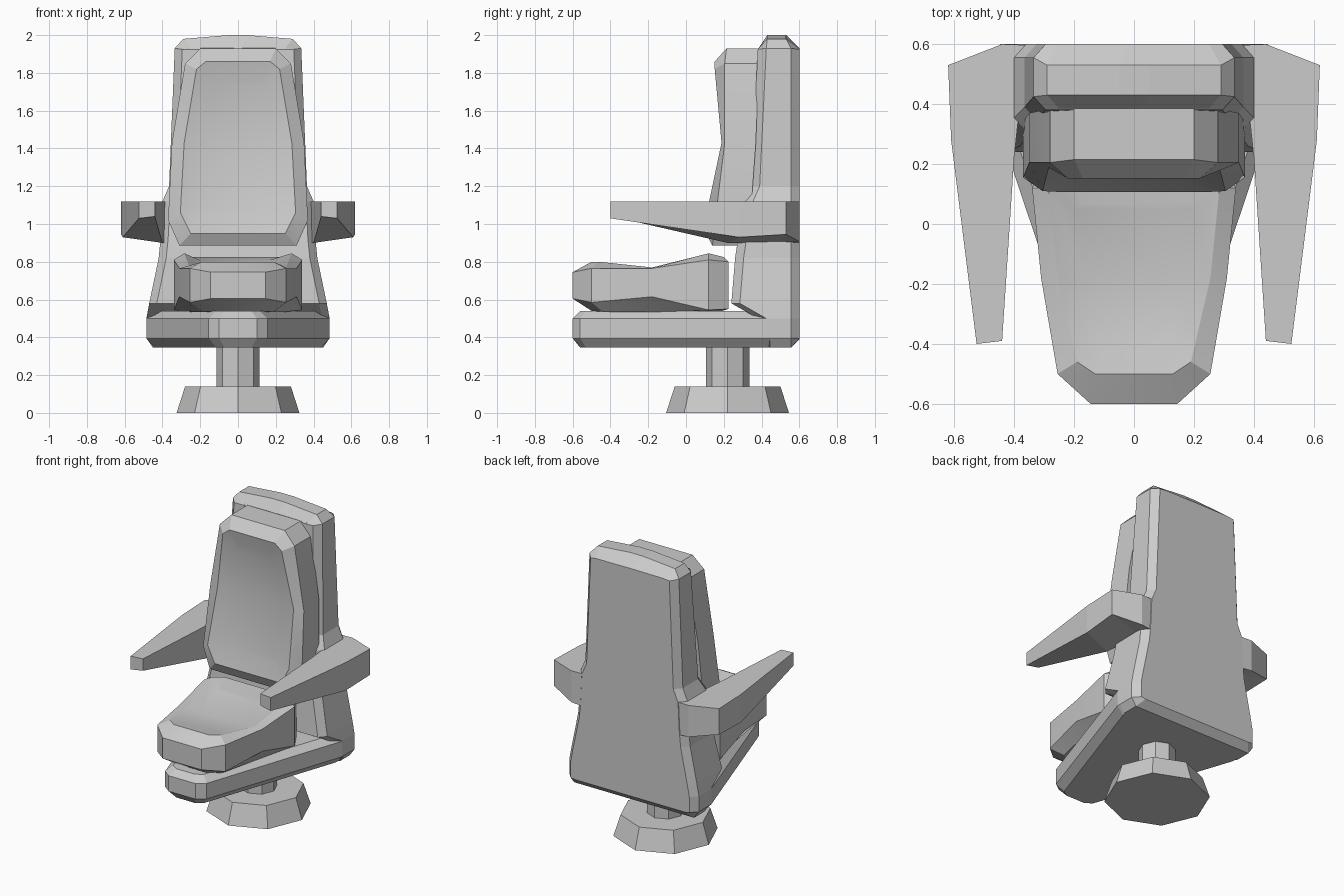
import bpy, bmesh


def loft(name, rings, smooth=None):
    """Bridge closed rings and close both ends with strips of quads."""
    bm = bmesh.new()
    vs = [[bm.verts.new(p) for p in r] for r in rings]
    n = len(rings[0])
    for a, b in zip(vs, vs[1:]):
        for i in range(n):
            j = (i + 1) % n
            bm.faces.new((a[i], a[j], b[j], b[i]))
    for r in (vs[0], vs[-1]):
        for i in range(n // 2 - 1):
            bm.faces.new((r[i], r[i + 1], r[n - 2 - i], r[n - 1 - i]))
    bmesh.ops.recalc_face_normals(bm, faces=bm.faces)
    me = bpy.data.meshes.new(name)
    bm.to_mesh(me)
    bm.free()
    ob = bpy.data.objects.new(name, me)
    bpy.context.collection.objects.link(ob)
    if smooth:
        bpy.ops.object.select_all(action='DESELECT')
        bpy.context.view_layer.objects.active = ob
        ob.select_set(True)
        bpy.ops.object.shade_smooth_by_angle(angle=smooth)
    return ob


def sym(half):
    """Complete a right-hand half outline with its mirror image."""
    return half + [(-x, y, z) for x, y, z in reversed(half)]


# Octagonal foot and column
for name, r1, r2, z0, z1 in (("foot", 0.325, 0.28, 0, 0.14),
                             ("column", 0.115, 0.115, 0.14, 0.36)):
    bpy.ops.mesh.primitive_cone_add(vertices=8, radius1=r1, radius2=r2,
                                    depth=z1 - z0, location=(0, 0.22, (z0 + z1) / 2))
    bpy.context.object.name = name

# Seat pan: tapered plate with chamfered edges
outer = [(0.10, -0.60), (0.155, -0.56), (0.485, 0.42), (0.485, 0.54)]
inner = [(0.07, -0.56), (0.115, -0.53), (0.44, 0.42), (0.44, 0.54)]
loft("seat_pan", [sym([(x, y, z) for x, y in o]) for o, z in
                  ((inner, 0.345), (outer, 0.395), (outer, 0.50), (inner, 0.54))])

# Back shell: (half width, height, front depth) from bottom to top
prof = [(0.45, 0.345, 0.40), (0.485, 0.395, 0.40), (0.485, 0.50, 0.38),
        (0.47, 0.58, 0.24), (0.42, 0.82, 0.26), (0.41, 0.92, 0.275),
        (0.40, 1.12, 0.31), (0.365, 1.20, 0.345), (0.335, 1.93, 0.38),
        (0.29, 1.98, 0.385), (0.05, 2.0, 0.385)]


def edge(x, z, y):
    return (max(x - 0.04, 0.02), y, min(max(z, 0.39), 1.925 + 0.1 * max(z - 1.93, 0)))


loft("back_shell", [
    sym([edge(x, z, y) for x, z, y in prof]),
    sym([(x, y + 0.045, z) for x, z, y in prof]),
    sym([(x, 0.555 if z < 1.95 else 0.53, z) for x, z, y in prof]),
    sym([edge(x, z, 0.60) for x, z, y in prof])])

# Seat cushion: underside, sides, raised rim and dished top
plan = [(0.145, -0.60), (0.255, -0.50), (0.31, -0.18), (0.34, 0.12), (0.28, 0.225)]
low = (0.605, 0.585, 0.615, 0.545, 0.55)
high = (0.745, 0.765, 0.765, 0.81, 0.80)
loft("seat_cushion", [
    sym([(0.11, -0.50, 0.54), (0.19, -0.44, 0.535), (0.25, -0.18, 0.535),
         (0.28, 0.10, 0.535), (0.23, 0.19, 0.54)]),
    sym([(x, y, z) for (x, y), z in zip(plan, low)]),
    sym([(x, y, z) for (x, y), z in zip(plan, high)]),
    sym([(0.13, -0.50, 0.80), (0.19, -0.46, 0.80), (0.255, -0.18, 0.77),
         (0.285, 0.12, 0.845), (0.24, 0.20, 0.825)]),
    sym([(0.09, -0.42, 0.785), (0.11, -0.39, 0.78), (0.16, -0.18, 0.752),
         (0.20, 0.05, 0.808), (0.17, 0.07, 0.81)])], smooth=0.42)

# Back cushion: rear, sides, raised rim and dished front
plan = [(0.31, 0.885), (0.37, 1.02), (0.35, 1.43), (0.28, 1.85), (0.20, 1.93)]
rear = (0.32, 0.34, 0.37, 0.385, 0.385)
front = (0.14, 0.155, 0.205, 0.205, 0.215)
loft("back_cushion", [
    sym([(x, y, z) for (x, z), y in zip(plan, rear)]),
    sym([(x, y, z) for (x, z), y in zip(plan, front)]),
    sym([(0.25, 0.107, 0.95), (0.305, 0.11, 1.06), (0.285, 0.188, 1.43),
         (0.22, 0.152, 1.82), (0.17, 0.152, 1.86)]),
    sym([(0.18, 0.14, 1.05), (0.20, 0.145, 1.09), (0.18, 0.208, 1.43),
         (0.14, 0.178, 1.73), (0.12, 0.175, 1.76)])], smooth=0.42)

# Armrests: sections from tip to rear
# (inner x, inner y, outer x, outer y, inner bottom, outer bottom)
sections = [(0.44, -0.39, 0.525, -0.40, 1.04, 1.03),
            (0.40, 0.22, 0.61, 0.28, 0.90, 0.93),
            (0.37, 0.50, 0.62, 0.53, 0.90, 0.945),
            (0.36, 0.597, 0.44, 0.60, 0.90, 0.907)]
for side, s in (("left", -1), ("right", 1)):
    loft("armrest_" + side, [
        [(s * xi, yi, zi), (s * xo, yo, zo), (s * xo, yo, 1.12), (s * xi, yi, 1.12)]
        for xi, yi, xo, yo, zi, zo in sections])
